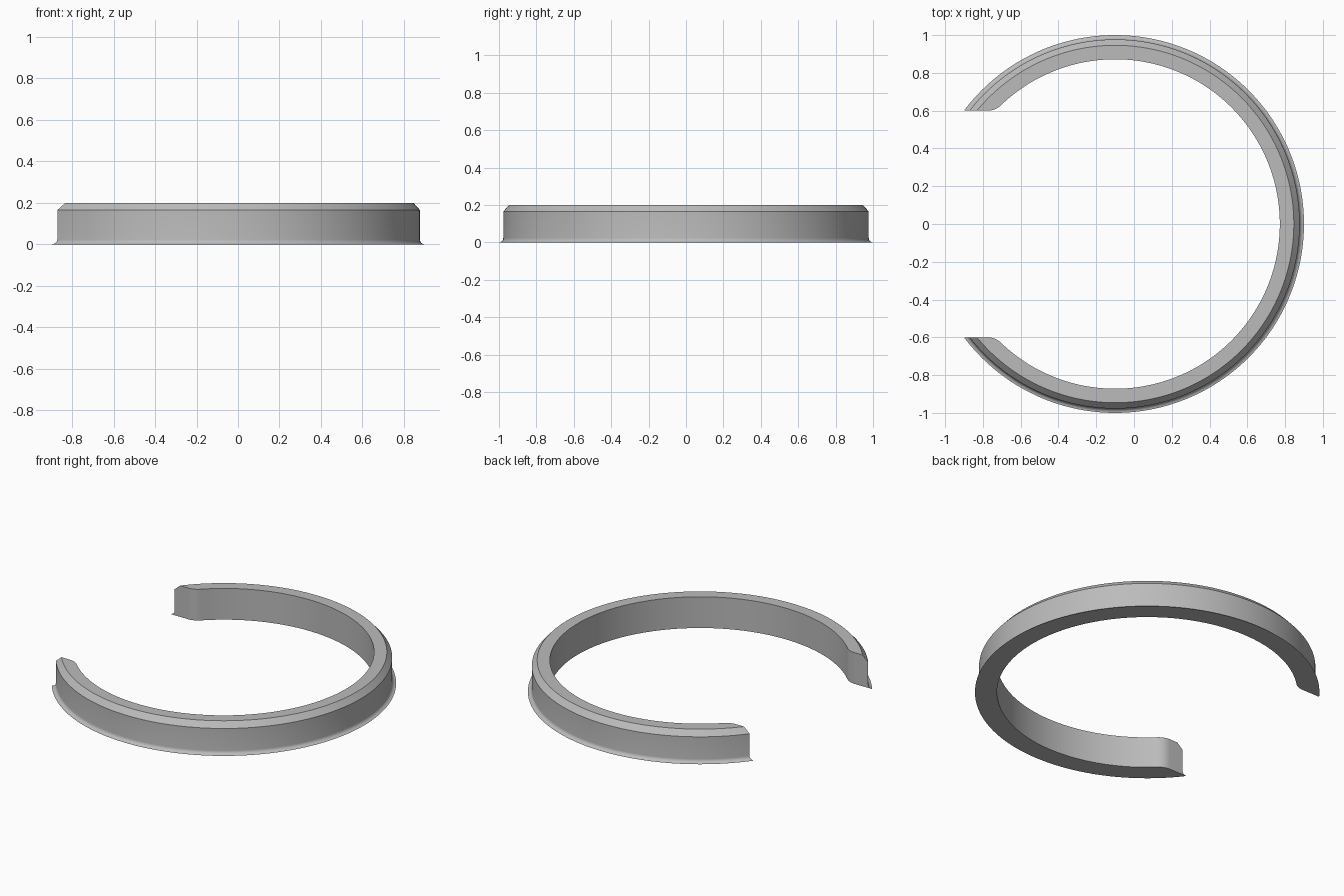
import bpy, bmesh
from math import sin, cos, pi, asin, atan2, sqrt, radians

cube = bpy.data.objects.get("Cube")
if cube:
    bpy.data.objects.remove(cube, do_unlink=True)

CENTRE_X = -0.1
CUT_Y = 0.6          # both ends are cut flat at this distance
INNER_R, BODY_R, FOOT_R, TOP_R = 0.872, 0.977, 1.0, 0.946
SHOULDER_Z, HEIGHT = 0.165, 0.2
FILLET = 0.1         # rounding of the inner end corners
ARC_STEPS, FILLET_STEPS = 120, 10


def mirrored(half):
    """Complete a path that runs from +x to one end with its copy across y."""
    return [(x, -y) for x, y in reversed(half[1:])] + half


def outer_path(r):
    steps = ARC_STEPS + FILLET_STEPS
    end = pi - asin(CUT_Y / r)
    return mirrored([(r * cos(end * i / steps), r * sin(end * i / steps))
                     for i in range(steps + 1)])


def inner_path():
    cy = CUT_Y + FILLET
    cx = -sqrt((INNER_R + FILLET) ** 2 - cy ** 2)
    end = atan2(cy, cx)
    half = [(INNER_R * cos(end * i / ARC_STEPS), INNER_R * sin(end * i / ARC_STEPS))
            for i in range(ARC_STEPS + 1)]
    start = end - pi
    for i in range(1, FILLET_STEPS + 1):
        a = start + (-pi / 2 - start) * i / FILLET_STEPS
        half.append((cx + FILLET * cos(a), cy + FILLET * sin(a)))
    return mirrored(half)


# Cross-section as a loop of swept paths: inner wall, flared foot, body, chamfer
flare = FOOT_R - BODY_R
rails = [(inner_path(), 0.0)]
for i in range(7):
    a = pi / 2 * i / 6
    rails.append((outer_path(FOOT_R - flare * sin(a)), flare * (1 - cos(a))))
rails += [(outer_path(BODY_R), SHOULDER_Z), (outer_path(TOP_R), HEIGHT),
          (inner_path(), HEIGHT)]

bm = bmesh.new()
rows = [[bm.verts.new((x + CENTRE_X, y, z)) for x, y in path] for path, z in rails]
for k, row in enumerate(rows):
    nxt = rows[(k + 1) % len(rows)]
    for i in range(len(row) - 1):
        bm.faces.new((row[i], row[i + 1], nxt[i + 1], nxt[i]))
# Flat end caps
for end in (0, -1):
    bm.faces.new([row[end] for row in rows])
bmesh.ops.recalc_face_normals(bm, faces=bm.faces)
mesh = bpy.data.meshes.new("open_ring")
bm.to_mesh(mesh)
bm.free()

ring = bpy.data.objects.new("open_ring", mesh)
bpy.context.collection.objects.link(ring)

# Plain grey material
grey = bpy.data.materials.new("plain grey")
grey.use_nodes = True
colour = (0.5, 0.5, 0.5, 1)
grey.diffuse_color = colour
grey.node_tree.nodes["Principled BSDF"].inputs["Base Color"].default_value = colour
mesh.materials.append(grey)

# Smooth curved walls, sharp edges elsewhere
bpy.ops.object.select_all(action='DESELECT')
ring.select_set(True)
bpy.context.view_layer.objects.active = ring
bpy.ops.object.shade_smooth_by_angle(angle=radians(30))
